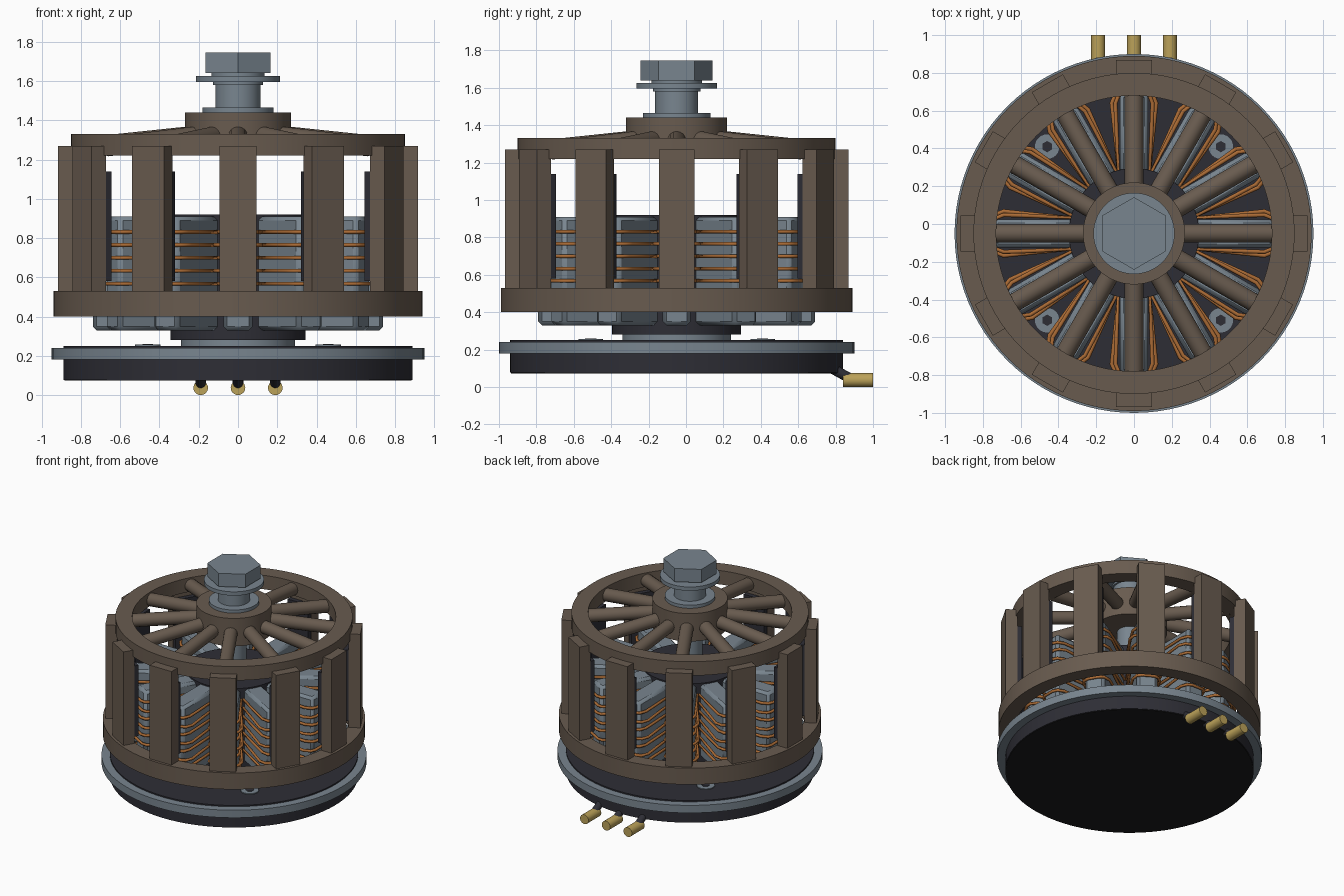
import bpy, bmesh, math
from mathutils import Matrix, Vector

if "Cube" in bpy.data.objects:
    bpy.data.objects.remove(bpy.data.objects["Cube"])

CY = -0.05   # motor axis offset in y
N = 12       # poles, teeth and spokes


def material(name, *rgb):
    m = bpy.data.materials.new(name)
    m.use_nodes = True
    m.diffuse_color = (*rgb, 1)
    m.node_tree.nodes["Principled BSDF"].inputs["Base Color"].default_value = (*rgb, 1)
    return m


BROWN = material("bronze brown", 0.14, 0.105, 0.078)
STEEL = material("blue grey steel", 0.19, 0.235, 0.275)
DARK = material("dark charcoal", 0.027, 0.027, 0.036)
BLACK = material("black", 0.011, 0.011, 0.012)
COPPER = material("copper", 0.40, 0.145, 0.035)
GOLD = material("gold", 0.50, 0.36, 0.10)


def finish(bm, name, mat, y=CY, bevel=0):
    bmesh.ops.recalc_face_normals(bm, faces=bm.faces)
    me = bpy.data.meshes.new(name)
    bm.to_mesh(me)
    bm.free()
    me.materials.append(mat)
    ob = bpy.data.objects.new(name, me)
    ob.location.y = y
    bpy.context.collection.objects.link(ob)
    bpy.ops.object.select_all(action='DESELECT')
    ob.select_set(True)
    bpy.context.view_layer.objects.active = ob
    bpy.ops.object.shade_smooth_by_angle(angle=math.radians(35))
    if bevel:
        mod = ob.modifiers.new("bevel", 'BEVEL')
        mod.width = bevel
        mod.segments = 1
    return ob


def disc(name, r, z0, z1, mat, inner=0, seg=96):
    """Solid disc, or a ring when inner is set."""
    bm = bmesh.new()
    prof = [(inner, z0), (r, z0), (r, z1), (inner, z1)]
    verts = [bm.verts.new((a, 0, z)) for a, z in prof]
    edges = [bm.edges.new((verts[i], verts[i + 1])) for i in range(3)]
    if inner:
        edges.append(bm.edges.new((verts[3], verts[0])))
    bmesh.ops.spin(bm, geom=verts + edges, cent=(0, 0, 0), axis=(0, 0, 1),
                   angle=math.tau, steps=seg, use_duplicate=False)
    bmesh.ops.remove_doubles(bm, verts=bm.verts, dist=1e-4)
    return finish(bm, name, mat)


def rod(bm, a, b, r, seg=16):
    """Cylinder between two points."""
    a, b = Vector(a), Vector(b)
    d = b - a
    m = Matrix.Translation((a + b) / 2) @ d.to_track_quat('Z', 'Y').to_matrix().to_4x4()
    bmesh.ops.create_cone(bm, cap_ends=True, segments=seg, radius1=r, radius2=r,
                          depth=d.length, matrix=m)


def radial_boxes(name, r0, r1, half, z0, z1, mat, bevel=0):
    """One box per pole, spread around the axis."""
    bm = bmesh.new()
    for i in range(N):
        m = (Matrix.Rotation(math.tau * i / N, 4, 'Z')
             @ Matrix.Translation(((r0 + r1) / 2, 0, (z0 + z1) / 2))
             @ Matrix.Diagonal((r1 - r0, 2 * half, z1 - z0, 1)))
        bmesh.ops.create_cube(bm, size=1, matrix=m)
    return finish(bm, name, mat, bevel=bevel)


# Base
disc("base_cover", 0.89, 0.077, 0.18, DARK)
disc("base_underside", 0.885, 0.073, 0.078, BLACK)
disc("mounting_plate", 0.95, 0.18, 0.24, STEEL)
disc("plate_inlay", 0.89, 0.238, 0.25, DARK)

# Mounting screws
heads, sockets = bmesh.new(), bmesh.new()
for i in range(4):
    a = math.radians(45 + 90 * i)
    x, y = 0.65 * math.cos(a), 0.65 * math.sin(a)
    rod(heads, (x, y, 0.245), (x, y, 0.257), 0.065, 24)
    rod(sockets, (x, y, 0.25), (x, y, 0.26), 0.03, 6)
finish(heads, "mounting_screws", STEEL)
finish(sockets, "screw_sockets", DARK)

# Stator core, teeth and windings
disc("stator_collar", 0.29, 0.25, 0.29, STEEL)
disc("stator_core", 0.345, 0.28, 0.92, DARK)
radial_boxes("stator_teeth", 0.25, 0.74, 0.075, 0.33, 0.91, STEEL, bevel=0.02)

cu = bpy.data.curves.new("windings", 'CURVE')
cu.dimensions = '3D'
cu.bevel_depth = 0.011
cu.bevel_resolution = 1
for i in range(N):
    rot = Matrix.Rotation(math.tau * i / N, 3, 'Z')
    for k in range(7):
        w = 0.118 if k % 2 else 0.098
        half = [(0.33, 0.083), (0.55, 0.088 + (w - 0.088) / 2), (0.69, w),
                (0.74, w - 0.02), (0.757, w - 0.055)]
        loop = half + [(r, -h) for r, h in reversed(half)]
        s = cu.splines.new('POLY')
        s.points.add(len(loop) - 1)
        for p, (r, h) in zip(s.points, loop):
            p.co = (*(rot @ Vector((r, h, 0.435 + 0.066 * k))), 1)
        s.use_cyclic_u = True
wind = bpy.data.objects.new("windings", cu)
wind.location.y = CY
cu.materials.append(COPPER)
bpy.context.collection.objects.link(wind)

# Rotor cage
disc("rotor_lower_ring", 0.94, 0.40, 0.53, BROWN, inner=0.83)
radial_boxes("rotor_bars", 0.832, 0.918, 0.095, 0.52, 1.27, BROWN)
radial_boxes("magnets", 0.797, 0.834, 0.09, 0.58, 1.14, DARK)
disc("rotor_upper_ring", 0.85, 1.22, 1.33, BROWN, inner=0.73)
disc("rotor_hub", 0.27, 1.22, 1.44, BROWN)
spokes = bmesh.new()
for i in range(N):
    c, s = math.cos(math.tau * i / N), math.sin(math.tau * i / N)
    rod(spokes, (0.2 * c, 0.2 * s, 1.325), (0.77 * c, 0.77 * s, 1.265), 0.049)
finish(spokes, "rotor_spokes", BROWN)

# Shaft, washer and hex bolt
disc("inner_shaft", 0.09, 0.9, 1.23, STEEL, seg=32)
disc("shaft_flange", 0.18, 1.43, 1.465, STEEL)
disc("shaft", 0.115, 1.46, 1.65, STEEL, seg=48)
disc("shaft_collar", 0.127, 1.58, 1.6, STEEL, seg=48)
disc("washer", 0.215, 1.595, 1.625, STEEL)
disc("washer_boss", 0.135, 1.62, 1.645, STEEL, seg=48)
bolt = disc("bolt_head", 0.192, 1.64, 1.745, STEEL, seg=6)
bolt.rotation_euler.z = math.radians(30)

# Phase leads with plugs
leads, plugs, caps = bmesh.new(), bmesh.new(), bmesh.new()
for x in (-0.19, 0, 0.19):
    rod(leads, (x, 0.76, 0.11), (x, 0.87, 0.05), 0.027)
    rod(plugs, (x, 0.84, 0.037), (x, 1.0, 0.037), 0.037, 24)
finish(leads, "phase_leads", DARK, y=0)
finish(plugs, "phase_plugs", GOLD, y=0)
caps.free()
